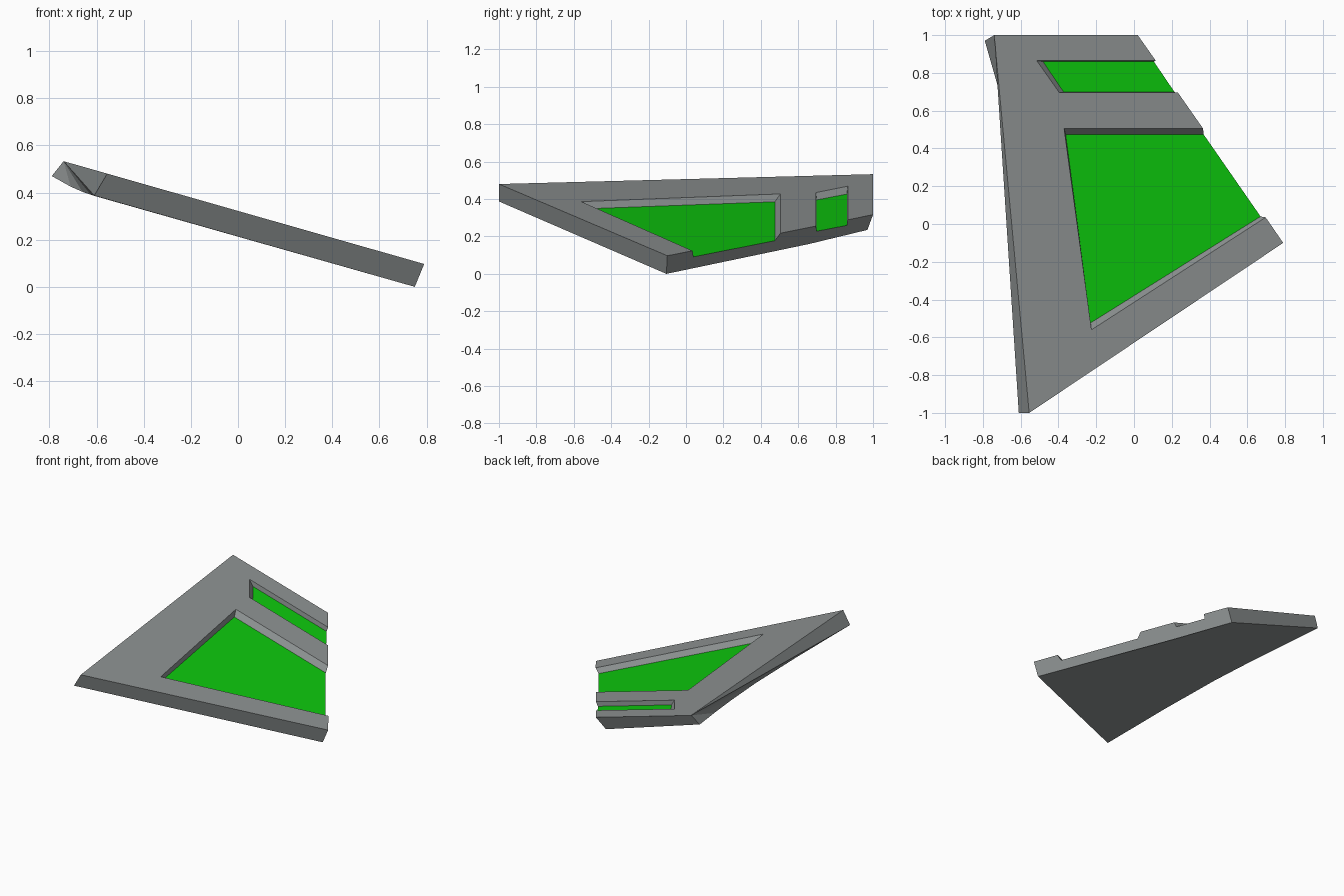
import bpy, bmesh

if "Cube" in bpy.data.objects:
    bpy.data.objects.remove(bpy.data.objects["Cube"])


def material(name, rgb):
    m = bpy.data.materials.new(name)
    m.diffuse_color = (*rgb, 1)
    m.use_nodes = True
    m.node_tree.nodes["Principled BSDF"].inputs["Base Color"].default_value = m.diffuse_color
    return m


grey = material("hull grey", (0.27, 0.29, 0.29))
green = material("bright green", (0.004, 0.58, 0.004))

bm = bmesh.new()


def on_plane(points, depth=0.0):
    """Vertices on the sloping upper plane, or parallel to it at a depth."""
    return [bm.verts.new((x, y, 0.322 - 0.285 * x - depth)) for x, y in points]


def free(points):
    return [bm.verts.new(p) for p in points]


def face(verts, mat=0):
    f = bm.faces.new(verts)
    f.material_index = mat
    return f


# upper corners of the panel: front tip, right, back right, back left
front, right, back_r, back_l = on_plane([(-.555, -1), (.79, -.10), (.02, 1), (-.74, 1)])

# rims (top level) and floors (sunken) of the two pockets open to the right edge
# order: right front, inner front, inner back, right back
big_rim = on_plane([(.697, .035), (-.225, -.56), (-.37, .505), (.366, .505)])
big_floor = on_plane([(.67, .04), (-.232, -.525), (-.362, .475), (.368, .475)], 0.04)
small_rim = on_plane([(.233, .695), (-.395, .695), (-.515, .865), (.115, .865)])
small_floor = on_plane([(.215, .698), (-.372, .698), (-.482, .86), (.105, .86)], 0.033)

# lower outline: curved left edge, then the two back/right corners
low_left = free([(-.61, -1, .387), (-.607, -.4, .385), (-.625, .1, .391),
                 (-.66, .42, .403), (-.71, .69, .425), (-.79, .97, .47)])
low_right = free([(-.04, .97, .235), (.19, .66, .16), (.75, -.105, 0)])

# upper skin, notched by both pockets
face([front, right] + big_rim + small_rim + [back_r, back_l])

# pocket walls and green floors
for rim, floor in ((big_rim, big_floor), (small_rim, small_floor)):
    for i in range(3):
        face([rim[i], rim[i + 1], floor[i + 1], floor[i]])
    face(floor, 1)

# right side, following the cut ends of the pockets
face([right, big_rim[0], big_floor[0], big_floor[3], big_rim[3],
      small_rim[0], small_floor[0], small_floor[3], small_rim[3],
      back_r] + low_right)

# front and back ends, left side fan, underside
face([front, low_left[0], low_right[2], right])
face([back_l, back_r, low_right[0], low_left[-1]])
face([front, back_l, low_left[0]])
for a, b in zip(low_left, low_left[1:]):
    face([a, back_l, b])
face(low_left + low_right)

bmesh.ops.recalc_face_normals(bm, faces=bm.faces)
mesh = bpy.data.meshes.new("wing_panel")
bm.to_mesh(mesh)
bm.free()
mesh.materials.append(grey)
mesh.materials.append(green)
obj = bpy.data.objects.new("wing_panel", mesh)
bpy.context.collection.objects.link(obj)
